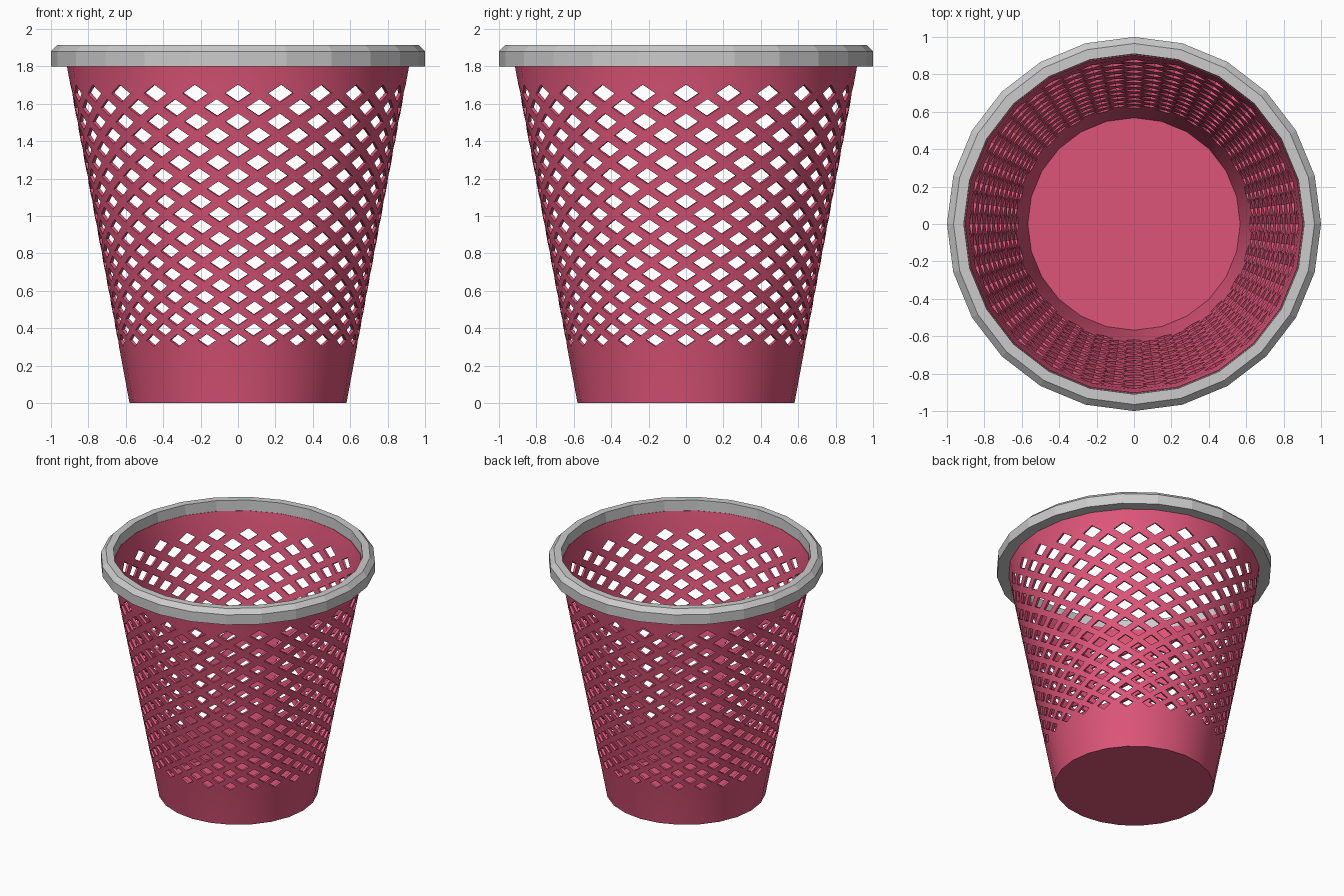
import bpy, bmesh
from math import sin, cos, pi, radians

if "Cube" in bpy.data.objects:
    bpy.data.objects.remove(bpy.data.objects["Cube"])

SIDES = 24                 # holes per row, and sides of the round parts
R0, SLOPE = 0.58, 0.186    # wall radius at the ground and its growth with height
ROWS = 20                  # last row index of the staggered holes
R_LOW, R_HIGH = R0 + SLOPE * 0.335, R0 + SLOPE * 1.655
HOLE = 0.6                 # hole size relative to its lattice cell


def new_object(name, bm):
    mesh = bpy.data.meshes.new(name)
    bm.to_mesh(mesh)
    bm.free()
    ob = bpy.data.objects.new(name, mesh)
    bpy.context.collection.objects.link(ob)
    return ob


# Basket wall: diamond lattice whose cells grow with the radius
bm = bmesh.new()
cache = {}


def polar(u, r, z):
    u = round(u % (2 * SIDES), 3)
    key = (u, round(z, 4))
    if key not in cache:
        a = pi * u / SIDES
        cache[key] = bm.verts.new((r * cos(a), r * sin(a), z))
    return cache[key]


def node(u, v):
    r = R_LOW * (R_HIGH / R_LOW) ** (v / ROWS)
    return polar(u, r, (r - R0) / SLOPE)


def level(u, z):
    return polar(u, R0 + SLOPE * z, z)


compass = [(1, 0), (0, 1), (-1, 0), (0, -1)]
for k in range(ROWS + 1):
    for i in range(k % 2, 2 * SIDES, 2):
        outer = [node(i + x, k + y) for x, y in compass]
        inner = [node(i + HOLE * x, k + HOLE * y) for x, y in compass]
        for j in range(4):
            n = (j + 1) % 4
            bm.faces.new((outer[j], outer[n], inner[n], inner[j]))

# Solid bands above and below the lattice, and the floor
for i in range(0, 2 * SIDES, 2):
    lo, lo2 = node(i, -1), node(i + 2, -1)
    hi, hi2 = node(i, ROWS + 1), node(i + 2, ROWS + 1)
    bm.faces.new((lo, lo2, node(i + 1, 0)))
    bm.faces.new((hi, node(i + 1, ROWS), hi2))
    bm.faces.new((level(i, 0), level(i + 2, 0), lo2, lo))
    bm.faces.new((hi, hi2, level(i + 2, 1.83), level(i, 1.83)))
bm.faces.new([level(i, 0) for i in range(2 * SIDES - 2, -1, -2)])

basket = new_object("basket", bm)
solid = basket.modifiers.new("thickness", 'SOLIDIFY')
solid.thickness = 0.018
solid.offset = -1
bpy.context.view_layer.objects.active = basket
basket.select_set(True)
bpy.ops.object.modifier_apply(modifier=solid.name)
bpy.ops.object.shade_smooth_by_angle(angle=radians(30))
pink = bpy.data.materials.new("pink_plastic")
pink.diffuse_color = (0.72, 0.09, 0.19, 1)
pink.use_nodes = True
pink.node_tree.nodes["Principled BSDF"].inputs["Base Color"].default_value = pink.diffuse_color
basket.data.materials.append(pink)

# Rim: chamfered ring swept around the top
profile = [(0.905, 1.80), (1.0, 1.80), (1.0, 1.88), (0.965, 1.915), (0.91, 1.915)]
bm = bmesh.new()
rings = [[bm.verts.new((r * cos(2 * pi * s / SIDES), r * sin(2 * pi * s / SIDES), z))
          for r, z in profile] for s in range(SIDES)]
for s in range(SIDES):
    a, b = rings[s], rings[(s + 1) % SIDES]
    for j in range(len(profile)):
        n = (j + 1) % len(profile)
        bm.faces.new((a[j], b[j], b[n], a[n]))
bmesh.ops.recalc_face_normals(bm, faces=bm.faces)
new_object("rim", bm)
